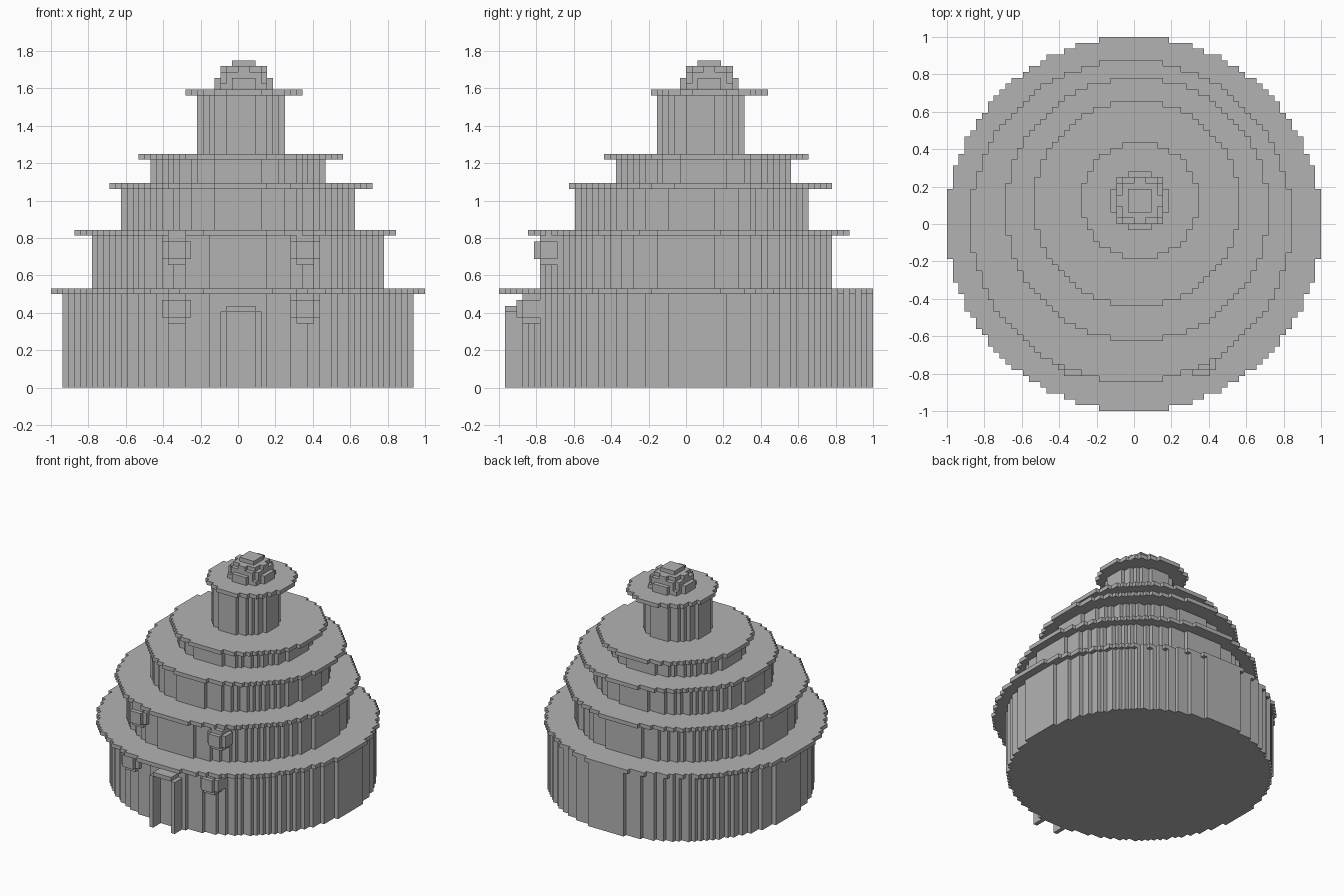
import bpy
import bmesh
import math

U = 1 / 32  # edge length of one block

cube = bpy.data.objects.get("Cube")
if cube:
    bpy.data.objects.remove(cube, do_unlink=True)

stone = bpy.data.materials.new("grey_stone")
stone.use_nodes = True
grey = (0.45, 0.45, 0.45, 1)
stone.diffuse_color = grey
stone.node_tree.nodes["Principled BSDF"].inputs["Base Color"].default_value = grey


def add_object(name, bm):
    bmesh.ops.recalc_face_normals(bm, faces=bm.faces)
    mesh = bpy.data.meshes.new(name)
    bm.to_mesh(mesh)
    bm.free()
    mesh.materials.append(stone)
    obj = bpy.data.objects.new(name, mesh)
    bpy.context.collection.objects.link(obj)
    return obj


def prism(bm, outline, z0, z1):
    """Extrude a closed outline, given in blocks, from z0 to z1."""
    face = bm.faces.new([bm.verts.new((x * U, y * U, z0 * U)) for x, y in outline])
    result = bmesh.ops.extrude_face_region(bm, geom=[face], use_keep_orig=True)
    top = [v for v in result["geom"] if isinstance(v, bmesh.types.BMVert)]
    bmesh.ops.translate(bm, verts=top, vec=(0, 0, (z1 - z0) * U))


def stepped_circle(cx, cy, size, radius):
    """Staircase outline of a disc on a block grid of the given width."""
    half = size / 2
    odd = size % 2
    columns = []
    for i in range(size):
        dx = i + 0.5 - half
        rest = radius * radius - dx * dx
        if rest < 0:
            continue
        reach = math.sqrt(rest)
        h = math.floor(reach) + 0.5 if odd else math.floor(reach + 0.5)
        if h > 0:
            columns.append((dx - 0.5, h))
    chain = []
    last = None
    for x, h in columns:
        if h != last:
            if last is not None:
                chain.append((x, last))
            chain.append((x, h))
            last = h
    chain.append((columns[-1][0] + 1, last))
    lower = [(x, -h) for x, h in reversed(chain)]
    return [(cx + x, cy + y) for x, y in chain + lower]


def disc(name, cx, cy, size, z0, z1):
    bm = bmesh.new()
    prism(bm, stepped_circle(cx, cy, size, size / 2), z0, z1)
    return add_object(name, bm)


def ball(name, cx, cy, cz, size, first_layer=0):
    """Stack stepped discs into a blocky ball."""
    bm = bmesh.new()
    half = size / 2
    for k in range(first_layer, size):
        dz = k + 0.5 - half
        radius = math.sqrt(half * half - dz * dz)
        z = cz - half + k
        prism(bm, stepped_circle(cx, cy, size, radius), z, z + 1)
    return add_object(name, bm)


def box(name, x0, x1, y0, y1, z0, z1):
    bm = bmesh.new()
    prism(bm, [(x0, y0), (x1, y0), (x1, y1), (x0, y1)], z0, z1)
    return add_object(name, bm)


# Round storeys and their overhanging ledges: centre, width, bottom, top
disc("storey_1", 0, 2, 60, 0, 16)
disc("ledge_1", 0, 0, 64, 16, 17)
disc("storey_2", 0, 0, 50, 17, 26)
disc("ledge_2", -0.5, 0.5, 55, 26, 27)
disc("storey_3", 0, 1, 40, 27, 34)
disc("ledge_3", 0.5, 2.5, 45, 34, 35)
disc("storey_4", 0, 3, 30, 35, 39)
disc("ledge_4", 0.5, 3.5, 35, 39, 40)
disc("storey_5", 0.5, 2.5, 15, 40, 50)
disc("ledge_5", 1, 4, 20, 50, 51)

# Dome on the summit
ball("dome", 1, 4, 51, 10, first_layer=5)

# Round bosses on the front of the two lower storeys
for row, y, z in (("lower", -26.5, 13.5), ("upper", -23.5, 23.5)):
    for side, x in (("right", -10.5), ("left", 11.5)):
        ball(f"{row}_{side}_boss", x, y, z, 5)

# Door frame
for side, x in (("right", -3), ("left", 3)):
    box(f"door_post_{side}", x, x + 1, -31, -27, 0, 13)
box("door_lintel", -2, 3, -31, -27, 13, 14)
